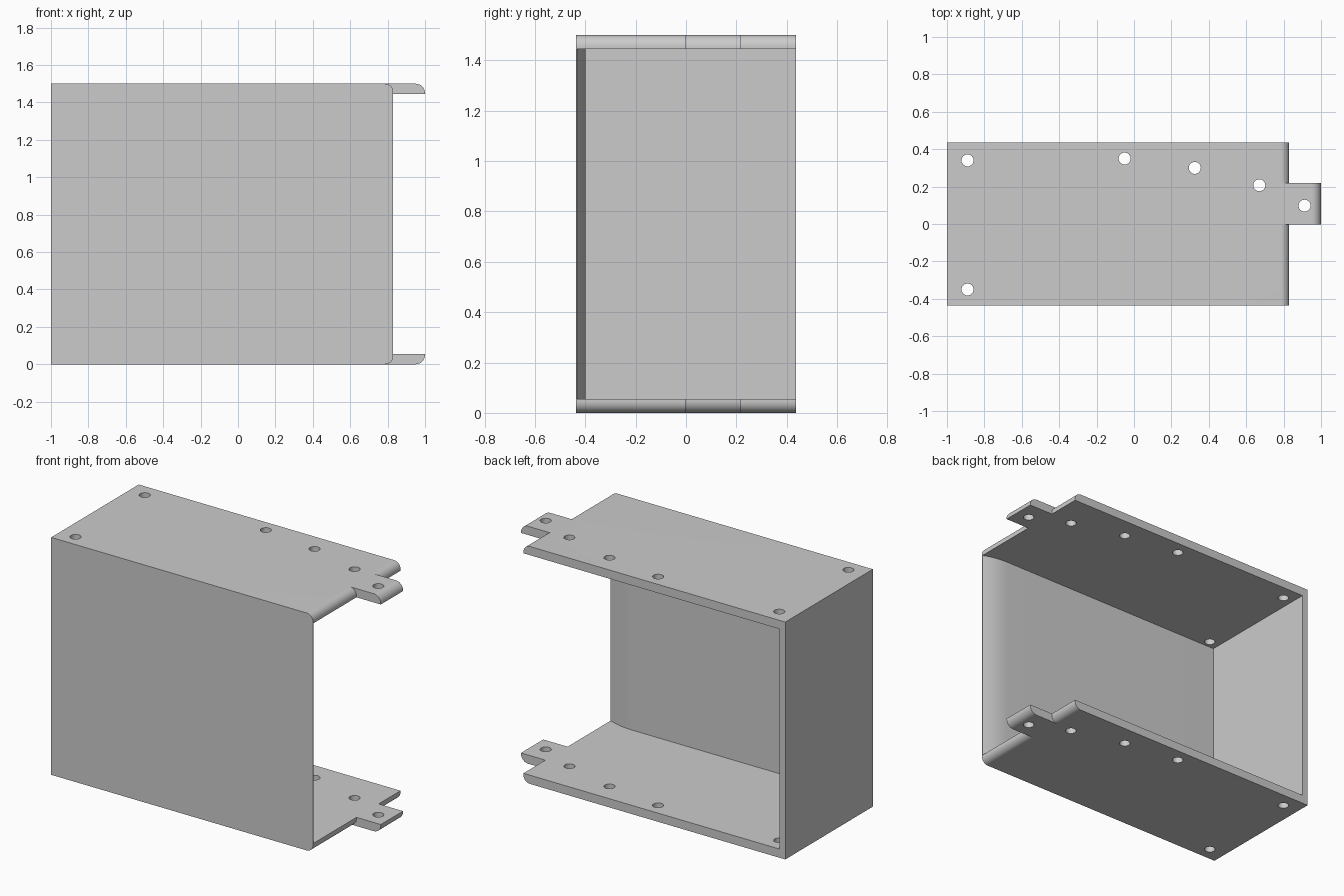
import bpy, bmesh, math
from mathutils import Vector

cube = bpy.data.objects.get("Cube")
if cube:
    bpy.data.objects.remove(cube, do_unlink=True)

HEIGHT, DEPTH, PLATE, WALL = 1.5, 0.437, 0.055, 0.038
LEFT, RIGHT = -1.0, 0.83

grey = bpy.data.materials.new("plain grey")
grey.use_nodes = True
color = (0.6, 0.6, 0.6, 1)
grey.diffuse_color = color
grey.node_tree.nodes["Principled BSDF"].inputs["Base Color"].default_value = color


def prism(name, points, sweep):
    """Sweep a flat closed outline along a vector into a solid."""
    bm = bmesh.new()
    face = bm.faces.new([bm.verts.new(p) for p in points])
    made = bmesh.ops.extrude_face_region(bm, geom=[face])
    bmesh.ops.translate(bm, vec=Vector(sweep),
                        verts=[v for v in made["geom"] if isinstance(v, bmesh.types.BMVert)])
    bmesh.ops.recalc_face_normals(bm, faces=bm.faces)
    mesh = bpy.data.meshes.new(name)
    bm.to_mesh(mesh)
    bm.free()
    mesh.materials.append(grey)
    obj = bpy.data.objects.new(name, mesh)
    bpy.context.collection.objects.link(obj)
    return obj


def arc(cx, cz, r, start, y, steps=10):
    """Quarter turn in the xz plane."""
    return [(cx + r * math.cos(start + math.pi / 2 * i / steps), y,
             cz + r * math.sin(start + math.pi / 2 * i / steps)) for i in range(steps + 1)]


def combine(target, other, operation):
    mod = target.modifiers.new(operation.title(), "BOOLEAN")
    mod.operation, mod.object, mod.solver = operation, other, "EXACT"
    bpy.context.view_layer.objects.active = target
    bpy.ops.object.modifier_apply(modifier=mod.name)
    bpy.data.objects.remove(other, do_unlink=True)


# Outer block with two rounded edges on its open end
R = 0.045
block = ([(LEFT, -DEPTH, 0)] + arc(RIGHT - R, R, R, -math.pi / 2, -DEPTH)
         + arc(RIGHT - R, HEIGHT - R, R, 0, -DEPTH) + [(LEFT, -DEPTH, HEIGHT)])
enclosure = prism("enclosure_shell", block, (0, 2 * DEPTH, 0))

# Hollow, open at the back and the end; the front wall thins in a curve
inner, start, steps = -DEPTH + WALL, 0.66, 8
curve = [(start + (RIGHT - start) * i / steps, inner - 0.034 * (i / steps) ** 2, PLATE)
         for i in range(steps + 1)]
hollow = ([(LEFT + 0.04, inner, PLATE)] + curve
          + [(1.2, curve[-1][1], PLATE), (1.2, 0.6, PLATE), (LEFT + 0.04, 0.6, PLATE)])
combine(enclosure, prism("hollow_cutter", hollow, (0, 0, HEIGHT - 2 * PLATE)), "DIFFERENCE")

# Mounting tabs, rounded on the outer tip
TAB_Y, TAB_R, ROOT = -0.003, 0.05, 0.7
lower = ([(ROOT, TAB_Y, 0)] + arc(1 - TAB_R, TAB_R, TAB_R, -math.pi / 2, TAB_Y)
         + [(1, TAB_Y, PLATE), (ROOT, TAB_Y, PLATE)])
upper = [(x, y, HEIGHT - z) for x, y, z in lower]
for outline in (lower, upper):
    combine(enclosure, prism("tab", outline, (0, 0.222, 0)), "UNION")

# Screw holes through both plates
holes = [(-0.89, 0.34), (-0.89, -0.35), (-0.05, 0.35), (0.325, 0.3), (0.67, 0.207), (0.912, 0.098)]
for x, y in holes:
    ring = [(x + 0.032 * math.cos(math.tau * i / 32), y + 0.032 * math.sin(math.tau * i / 32), -0.1)
            for i in range(32)]
    combine(enclosure, prism("hole_cutter", ring, (0, 0, HEIGHT + 0.2)), "DIFFERENCE")

bpy.ops.object.select_all(action="DESELECT")
enclosure.select_set(True)
bpy.context.view_layer.objects.active = enclosure
bpy.ops.object.shade_smooth_by_angle(angle=math.radians(30))
